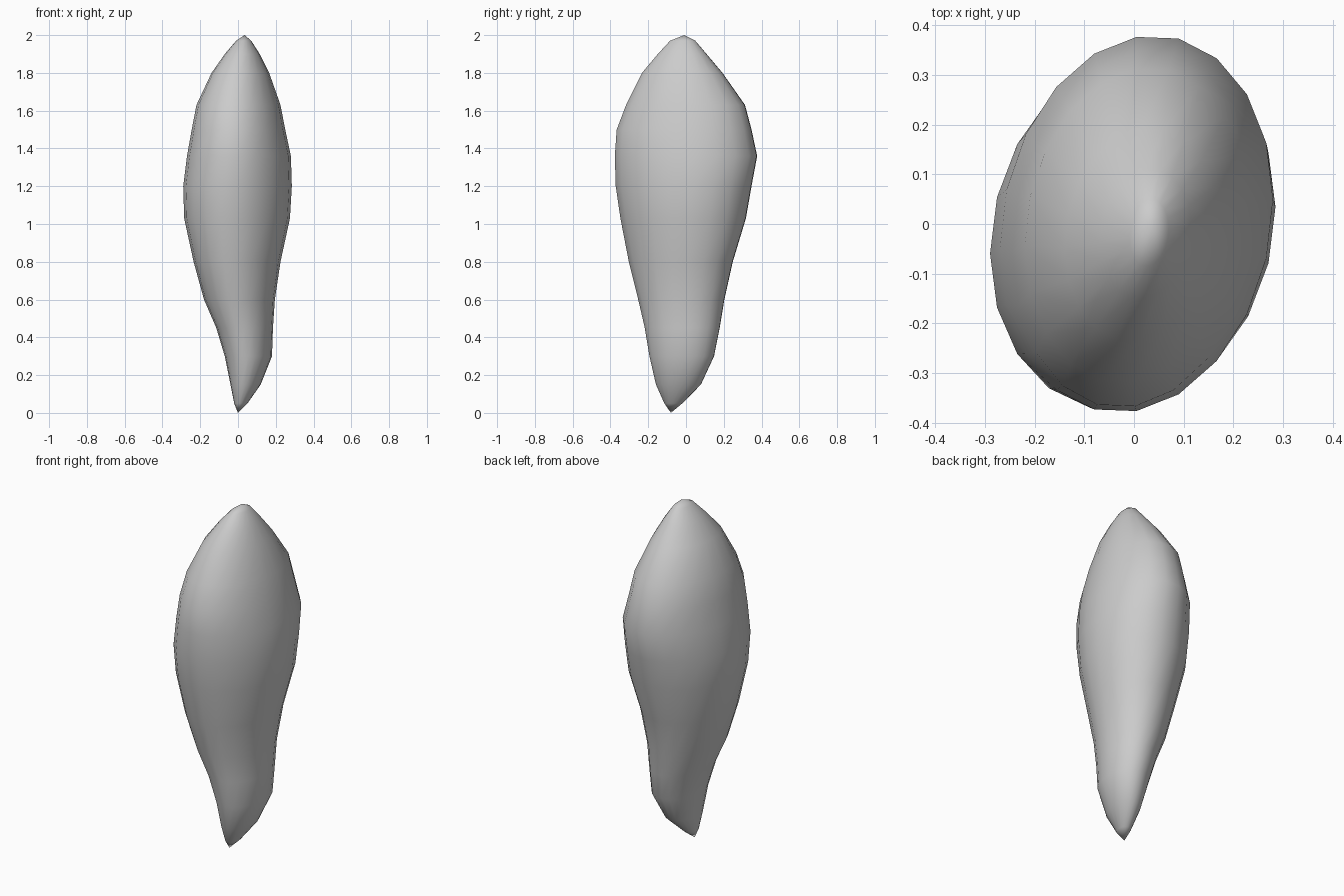
import bpy, bmesh, math

cube = bpy.data.objects.get("Cube")
if cube:
    bpy.data.objects.remove(cube, do_unlink=True)

SIDES = 20
SKEW = 0.13  # leans each oval section towards the back left

# Sections from bottom to top: height, x min, x max, y min, y max
SECTIONS = [
    (0.05, -0.02, 0.05, -0.115, -0.02),
    (0.15, -0.04, 0.12, -0.16, 0.08),
    (0.30, -0.07, 0.18, -0.195, 0.15),
    (0.45, -0.115, 0.185, -0.22, 0.18),
    (0.60, -0.18, 0.195, -0.255, 0.205),
    (0.80, -0.235, 0.225, -0.305, 0.25),
    (1.03, -0.285, 0.275, -0.35, 0.32),
    (1.20, -0.29, 0.285, -0.375, 0.35),
    (1.36, -0.27, 0.28, -0.38, 0.38),
    (1.50, -0.245, 0.25, -0.37, 0.35),
    (1.63, -0.22, 0.225, -0.32, 0.315),
    (1.80, -0.14, 0.165, -0.235, 0.195),
    (1.90, -0.07, 0.115, -0.15, 0.11),
    (1.97, -0.01, 0.07, -0.085, 0.05),
]
BOTTOM_TIP = (0.0, -0.08, 0.0)
TOP_TIP = (0.035, -0.01, 2.0)


def make_material(name, colour):
    mat = bpy.data.materials.new(name)
    mat.use_nodes = True
    mat.diffuse_color = colour
    bsdf = mat.node_tree.nodes["Principled BSDF"]
    bsdf.inputs["Base Color"].default_value = colour
    bsdf.inputs["Roughness"].default_value = 0.8
    return mat


def add_section(bm, z, x0, x1, y0, y1):
    ring = []
    for i in range(SIDES):
        a = math.tau * i / SIDES
        x = (x0 + x1) / 2 + (x1 - x0) / 2 * math.cos(a)
        y = (y0 + y1) / 2 + (y1 - y0) / 2 * math.sin(a + SKEW)
        ring.append(bm.verts.new((x, y, z)))
    return ring


# Tapered body lofted through the sections and closed at both tips
bm = bmesh.new()
rings = [add_section(bm, *s) for s in SECTIONS]
bottom, top = bm.verts.new(BOTTOM_TIP), bm.verts.new(TOP_TIP)
for i in range(SIDES):
    j = (i + 1) % SIDES
    for low, high in zip(rings, rings[1:]):
        bm.faces.new((low[i], low[j], high[j], high[i]))
    bm.faces.new((bottom, rings[0][j], rings[0][i]))
    bm.faces.new((top, rings[-1][i], rings[-1][j]))
for face in bm.faces:
    face.smooth = True
bmesh.ops.recalc_face_normals(bm, faces=bm.faces)

mesh = bpy.data.meshes.new("tapered_body")
bm.to_mesh(mesh)
bm.free()
mesh.materials.append(make_material("light grey", (0.6, 0.6, 0.6, 1)))
body = bpy.data.objects.new("tapered_body", mesh)
bpy.context.collection.objects.link(body)
